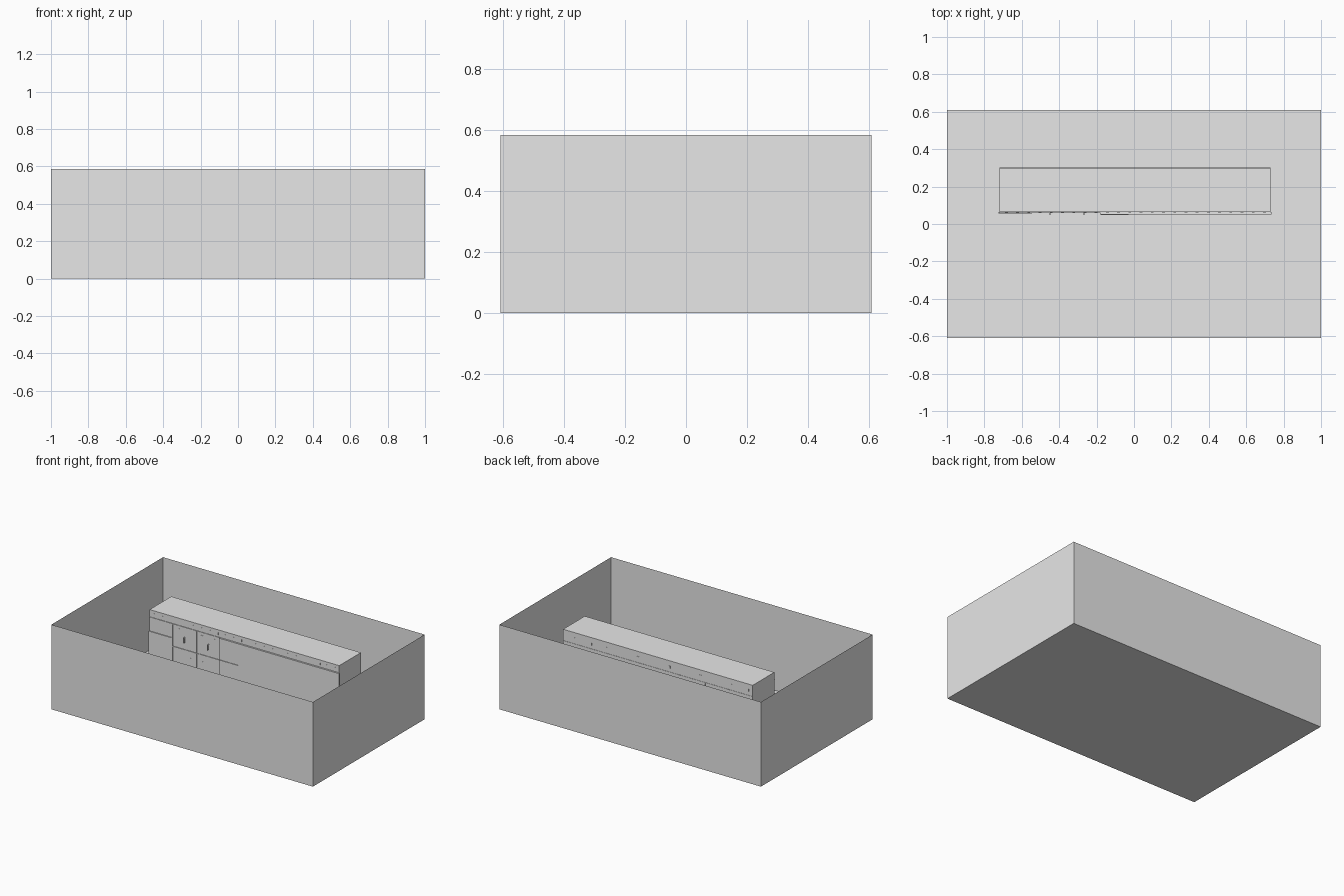
import bpy, bmesh

if "Cube" in bpy.data.objects:
    bpy.data.objects.remove(bpy.data.objects["Cube"])

grey = bpy.data.materials.new("light_grey")
grey.diffuse_color = (0.8, 0.8, 0.8, 1)
grey.use_nodes = True
grey.node_tree.nodes["Principled BSDF"].inputs["Base Color"].default_value = grey.diffuse_color


def finish(name, bm):
    me = bpy.data.meshes.new(name)
    bm.to_mesh(me)
    bm.free()
    me.materials.append(grey)
    ob = bpy.data.objects.new(name, me)
    bpy.context.collection.objects.link(ob)
    return ob


def add_box(bm, x0, x1, y0, y1, z0, z1):
    """Append one axis-aligned box to a bmesh."""
    vs = bmesh.ops.create_cube(bm, size=1)["verts"]
    for v in vs:
        v.co.x = x1 if v.co.x > 0 else x0
        v.co.y = y1 if v.co.y > 0 else y0
        v.co.z = z1 if v.co.z > 0 else z0


def boxes(name, items):
    bm = bmesh.new()
    for it in items:
        add_box(bm, *it)
    return finish(name, bm)


# Open-topped enclosure: thin floor and four sheet walls
bm = bmesh.new()
add_box(bm, -1, 1, -0.61, 0.61, 0, 0.585)
bm.faces.ensure_lookup_table()
top = [f for f in bm.faces if f.calc_center_median().z > 0.58]
bmesh.ops.delete(bm, geom=top, context='FACES_ONLY')
finish("enclosure", bm)

# Long terrace block with flat roof
FRONT, BACK, ROOF = 0.063, 0.30, 0.507
boxes("terrace_block", [(-0.72, 0.73, FRONT, BACK, 0, ROOF)])

# Projecting lower front walls
boxes("left_front_wall", [(-0.725, -0.545, 0.057, FRONT, 0, 0.36)])
boxes("right_front_wall", [(-0.18, 0.735, 0.051, FRONT, 0, 0.458)])

# Joints between the houses, front and back
boxes("front_joints", [(x - 0.003, x + 0.003, 0.058, FRONT, 0, 0.455)
                       for x in (-0.545, -0.36, -0.183)])
boxes("back_joints", [(x - 0.003, x + 0.003, BACK, BACK + 0.003, 0, 0.43)
                      for x in (-0.54, -0.355, -0.17, 0.14, 0.515)])

# String courses running along the walls
boxes("front_ledges", [
    (-0.72, -0.183, 0.059, FRONT, 0.453, 0.458),
    (-0.545, -0.183, 0.059, FRONT, 0.298, 0.303),
    (-0.18, -0.03, 0.047, 0.051, 0.304, 0.310),
])
boxes("back_ledge", [(-0.72, 0.73, BACK, BACK + 0.002, 0.425, 0.430)])

# Upper-storey windows as thin plates
boxes("attic_windows", [(-0.69 + i * 0.06, -0.675 + i * 0.06,
                         FRONT - 0.001, FRONT, 0.472, 0.488)
                        for i in range(24)])
boxes("back_windows", [(-0.69 + i * 0.12, -0.675 + i * 0.12,
                        BACK, BACK + 0.001, 0.455, 0.472)
                       for i in range(12)])
boxes("house_windows", [(x - 0.008, x + 0.008, FRONT - 0.001, FRONT, z, z + 0.025)
                        for x in (-0.50, -0.40, -0.32, -0.22)
                        for z in (0.23, 0.41)])

# Small hanging signs on the middle houses
for side, x in (("left", -0.45), ("right", -0.268)):
    boxes(side + "_hanging_sign", [
        (x - 0.002, x + 0.002, 0.047, FRONT, 0.385, 0.389),
        (x - 0.003, x + 0.003, 0.047, 0.059, 0.352, 0.385),
    ])
